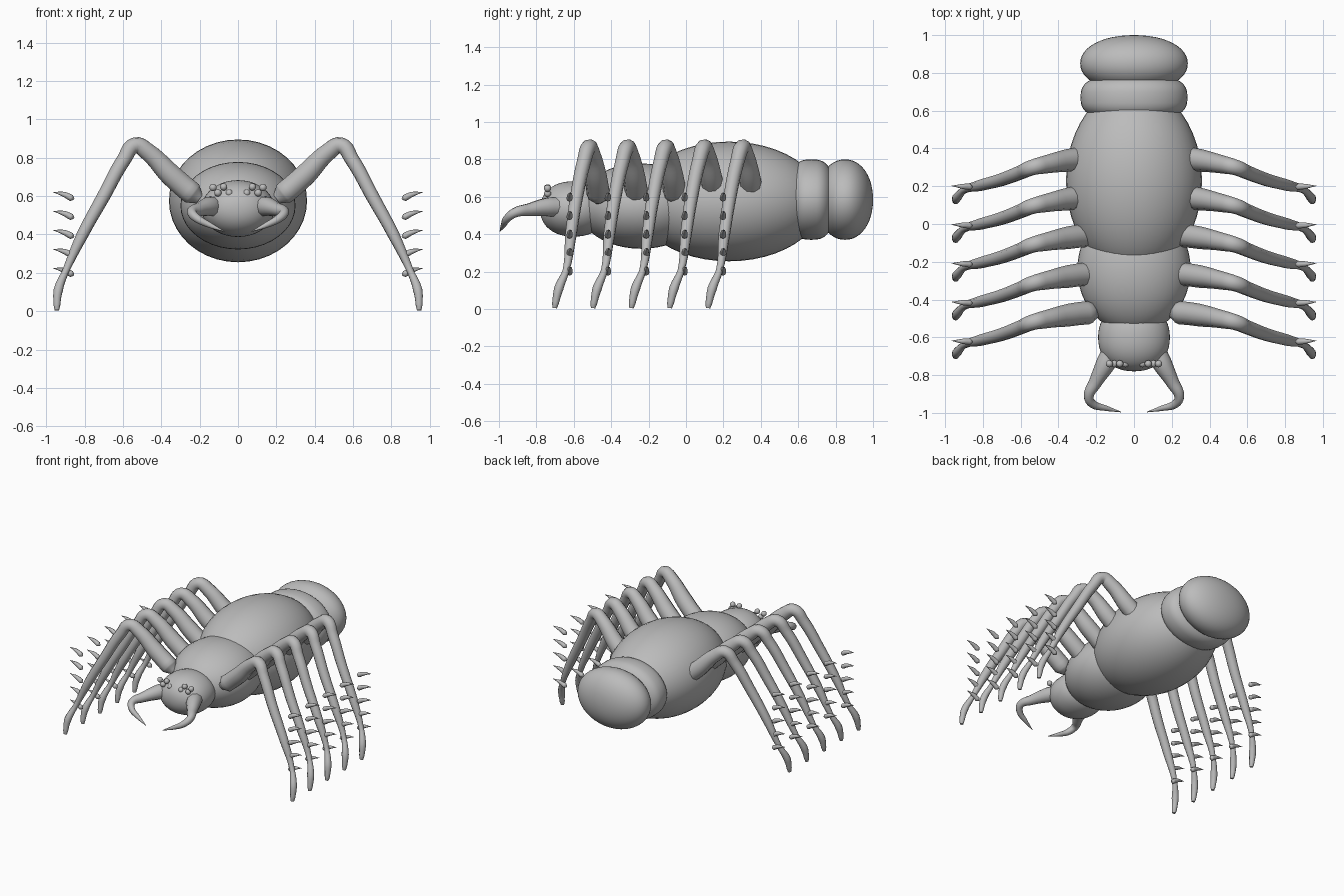
import bpy
import bmesh
from math import sin, cos, pi, copysign

cube = bpy.data.objects.get("Cube")
if cube:
    bpy.data.objects.remove(cube, do_unlink=True)

grey = bpy.data.materials.new("plain grey")
grey.use_nodes = True
grey.diffuse_color = (0.5, 0.5, 0.5, 1)
grey.node_tree.nodes["Principled BSDF"].inputs["Base Color"].default_value = (0.5, 0.5, 0.5, 1)


def add_object(name, mesh, mirror=False):
    obj = bpy.data.objects.new(name, mesh)
    bpy.context.scene.collection.objects.link(obj)
    mesh.materials.clear()
    mesh.materials.append(grey)
    mesh.polygons.foreach_set("use_smooth", [True] * len(mesh.polygons))
    if mirror:
        obj.modifiers.new("mirror", "MIRROR")
    return obj


def body_part(name, y, z, size, power=2.0, rings=24, sides=40):
    """Rounded barrel along y; a higher power gives a squarer profile."""
    rx, ry, rz = size
    bm = bmesh.new()
    loops = []
    for i in range(1, rings):
        a = pi * i / rings
        along = -copysign(abs(cos(a)) ** (2 / power), cos(a))
        r = sin(a) ** (2 / power)
        loops.append([bm.verts.new((rx * r * cos(t), y + ry * along, z + rz * r * sin(t)))
                      for t in (2 * pi * k / sides for k in range(sides))])
    for low, high in zip(loops, loops[1:]):
        for k in range(sides):
            n = (k + 1) % sides
            bm.faces.new((low[k], low[n], high[n], high[k]))
    for loop, end in ((loops[0], -1), (loops[-1], 1)):
        pole = bm.verts.new((0, y + ry * end, z))
        for k in range(sides):
            bm.faces.new((loop[k], loop[(k + 1) % sides], pole))
    bmesh.ops.recalc_face_normals(bm, faces=bm.faces)
    mesh = bpy.data.meshes.new(name)
    bm.to_mesh(mesh)
    bm.free()
    return add_object(name, mesh)


def tube_mesh(name, points, detail=3):
    """Tapered tube through (x, y, z, radius) points."""
    curve = bpy.data.curves.new(name, "CURVE")
    curve.dimensions = "3D"
    curve.bevel_depth = 1
    curve.bevel_resolution = detail
    curve.resolution_u = 5
    curve.use_fill_caps = True
    spline = curve.splines.new("BEZIER")
    spline.bezier_points.add(len(points) - 1)
    for bez, (x, y, z, r) in zip(spline.bezier_points, points):
        bez.co = (x, y, z)
        bez.radius = r
        bez.handle_left_type = bez.handle_right_type = "AUTO"
    helper = bpy.data.objects.new(name + " path", curve)
    bpy.context.scene.collection.objects.link(helper)
    bpy.context.view_layer.update()
    graph = bpy.context.evaluated_depsgraph_get()
    mesh = bpy.data.meshes.new_from_object(helper.evaluated_get(graph))
    mesh.name = name
    bpy.data.objects.remove(helper, do_unlink=True)
    return mesh


# Body segments, front to back
body_part("head", -0.6, 0.535, (0.19, 0.18, 0.148), 2.2)
body_part("thorax", -0.24, 0.55, (0.3, 0.34, 0.228))
body_part("abdomen", 0.23, 0.575, (0.36, 0.5, 0.32))
body_part("tail_ring", 0.67, 0.585, (0.283, 0.125, 0.215), 2.8)
body_part("tail_end", 0.85, 0.585, (0.285, 0.15, 0.215), 2.1)

# Curved jaws
jaw = tube_mesh("jaw", [
    (0.11, -0.66, 0.545, 0.055), (0.15, -0.74, 0.545, 0.052),
    (0.205, -0.84, 0.53, 0.035), (0.24, -0.915, 0.515, 0.026),
    (0.215, -0.955, 0.485, 0.022), (0.15, -0.975, 0.45, 0.015),
    (0.07, -0.995, 0.415, 0.002)])
add_object("jaws", jaw, mirror=True)

# Clustered eyes
for i, (x, z) in enumerate([(0.13, 0.645), (0.075, 0.648), (0.045, 0.615), (0.105, 0.617)]):
    bm = bmesh.new()
    bmesh.ops.create_uvsphere(bm, u_segments=16, v_segments=10, radius=0.019)
    bmesh.ops.translate(bm, verts=bm.verts, vec=(x, -0.74, z))
    eye = bpy.data.meshes.new("eye")
    bm.to_mesh(eye)
    bm.free()
    add_object(f"eyes_{i + 1}", eye, mirror=True)

# One leg and its claw, repeated along the body
leg = tube_mesh("leg", [
    (0.2, 0.35, 0.585, 0.03), (0.24, 0.35, 0.615, 0.062), (0.35, 0.337, 0.71, 0.06),
    (0.47, 0.315, 0.83, 0.048), (0.535, 0.3, 0.865, 0.042), (0.595, 0.275, 0.79, 0.038),
    (0.7, 0.235, 0.6, 0.035), (0.81, 0.205, 0.4, 0.031), (0.9, 0.178, 0.205, 0.018),
    (0.937, 0.14, 0.11, 0.025), (0.944, 0.122, 0.03, 0.018), (0.944, 0.118, 0.005, 0.012)])
claw = tube_mesh("claw", [
    (0.855, 0.197, -0.02, 0.005), (0.868, 0.197, -0.015, 0.017),
    (0.905, 0.199, 0.003, 0.014), (0.965, 0.202, 0.016, 0.001)], 2)
for i in range(5):
    back = -0.205 * (4 - i)
    add_object(f"legs_{i + 1}", leg, mirror=True).location.y = back
    for j in range(5):
        spine = add_object(f"leg_{i + 1}_claws_{j + 1}", claw, mirror=True)
        spine.location = (0, back, 0.605 - 0.099 * j)
